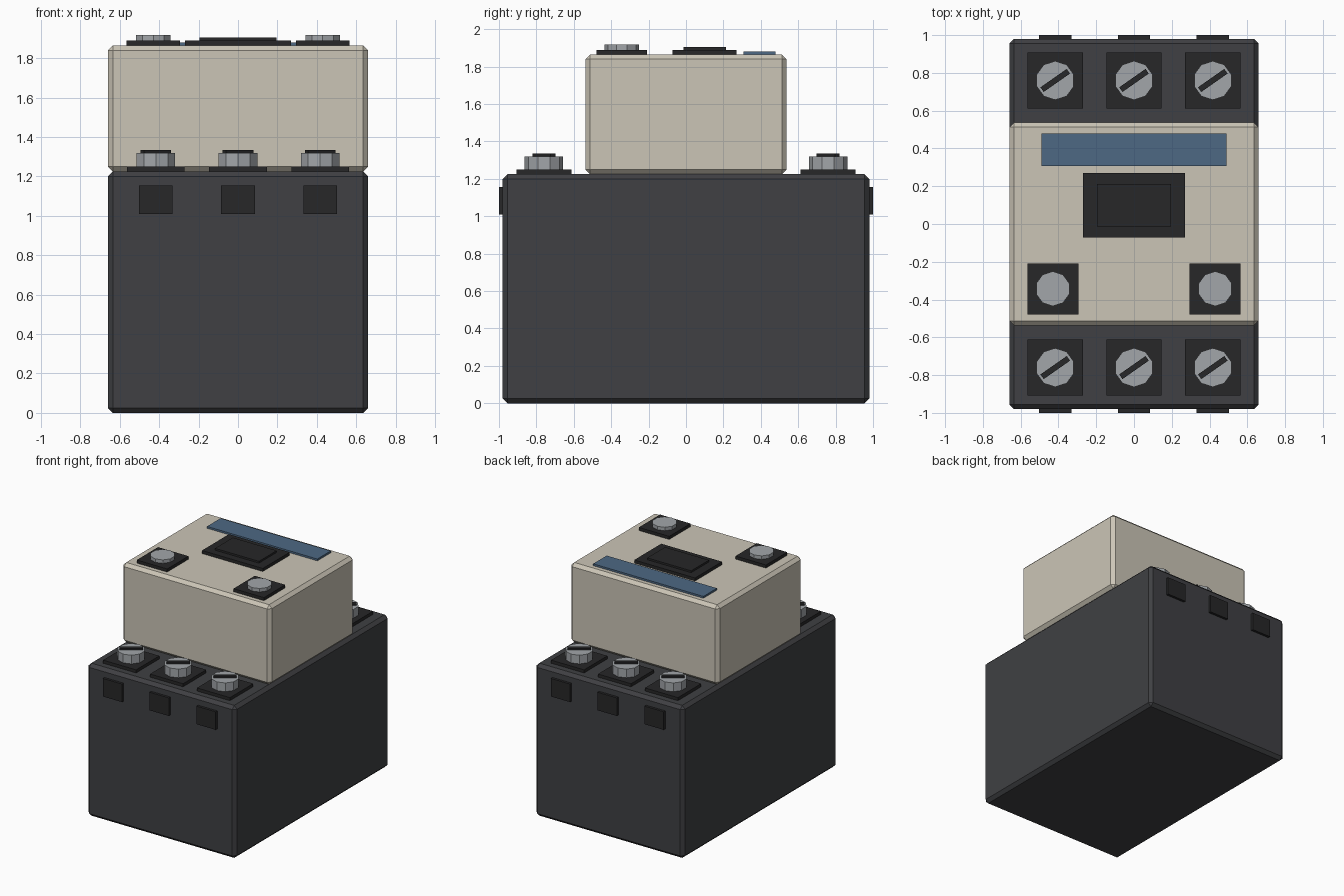
import bpy
import math

if "Cube" in bpy.data.objects:
    bpy.data.objects.remove(bpy.data.objects["Cube"])


def material(name, rgb):
    m = bpy.data.materials.new(name)
    m.diffuse_color = (*rgb, 1)
    m.use_nodes = True
    m.node_tree.nodes["Principled BSDF"].inputs["Base Color"].default_value = m.diffuse_color
    return m


DARK = material("dark_plastic", (0.05, 0.051, 0.056))
BLACK = material("black_plastic", (0.02, 0.02, 0.021))
BEIGE = material("beige_plastic", (0.6, 0.56, 0.47))
BLUE = material("blue_label", (0.075, 0.14, 0.23))
STEEL = material("steel", (0.36, 0.38, 0.4))


def box(name, x, y, z0, z1, sx, sy, mat, bevel=0, turn=0):
    bpy.ops.mesh.primitive_cube_add(size=1, location=(x, y, (z0 + z1) / 2), rotation=(0, 0, turn))
    ob = bpy.context.object
    ob.name = name
    ob.scale = (sx, sy, z1 - z0)
    bpy.ops.object.transform_apply(location=False, rotation=False, scale=True)
    ob.data.materials.append(mat)
    if bevel:
        mod = ob.modifiers.new("chamfer", 'BEVEL')
        mod.width = bevel
        mod.segments = 1
    return ob


def screw(name, x, y, z0, z1, r):
    bpy.ops.mesh.primitive_cylinder_add(vertices=10, radius=r, depth=z1 - z0,
                                        location=(x, y, (z0 + z1) / 2))
    ob = bpy.context.object
    ob.name = name
    ob.data.materials.append(STEEL)


# housings
box("base_housing", 0, 0, 0, 1.225, 1.32, 1.96, DARK, 0.025)
box("upper_housing", 0, 0, 1.225, 1.865, 1.32, 1.075, BEIGE, 0.025)

# main terminals along front and back
for side, label in ((-1, "front"), (1, "back")):
    for i in range(3):
        x = (i - 1) * 0.417
        y = side * 0.76
        tag = f"{label}_{i + 1}"
        box("terminal_pad_" + tag, x, y, 1.215, 1.25, 0.293, 0.295, BLACK)
        screw("terminal_screw_" + tag, x, y, 1.245, 1.32, 0.103)
        box("screw_slot_" + tag, x, y, 1.31, 1.335, 0.17, 0.03, BLACK, turn=math.radians(35))
        box("wire_entry_" + tag, x, side * 0.98, 1.01, 1.155, 0.17, 0.04, BLACK)

# coil terminals on the upper face
for side, label in ((-1, "left"), (1, "right")):
    box("coil_pad_" + label, side * 0.43, -0.343, 1.855, 1.89, 0.27, 0.27, BLACK)
    screw("coil_screw_" + label, side * 0.43, -0.343, 1.885, 1.918, 0.092)

# indicator window and label strip
box("indicator_frame", 0, 0.1, 1.855, 1.89, 0.54, 0.342, BLACK)
box("indicator_slider", 0, 0.1, 1.88, 1.905, 0.39, 0.226, BLACK)
box("label_strip", 0, 0.393, 1.855, 1.88, 0.98, 0.172, BLUE)
